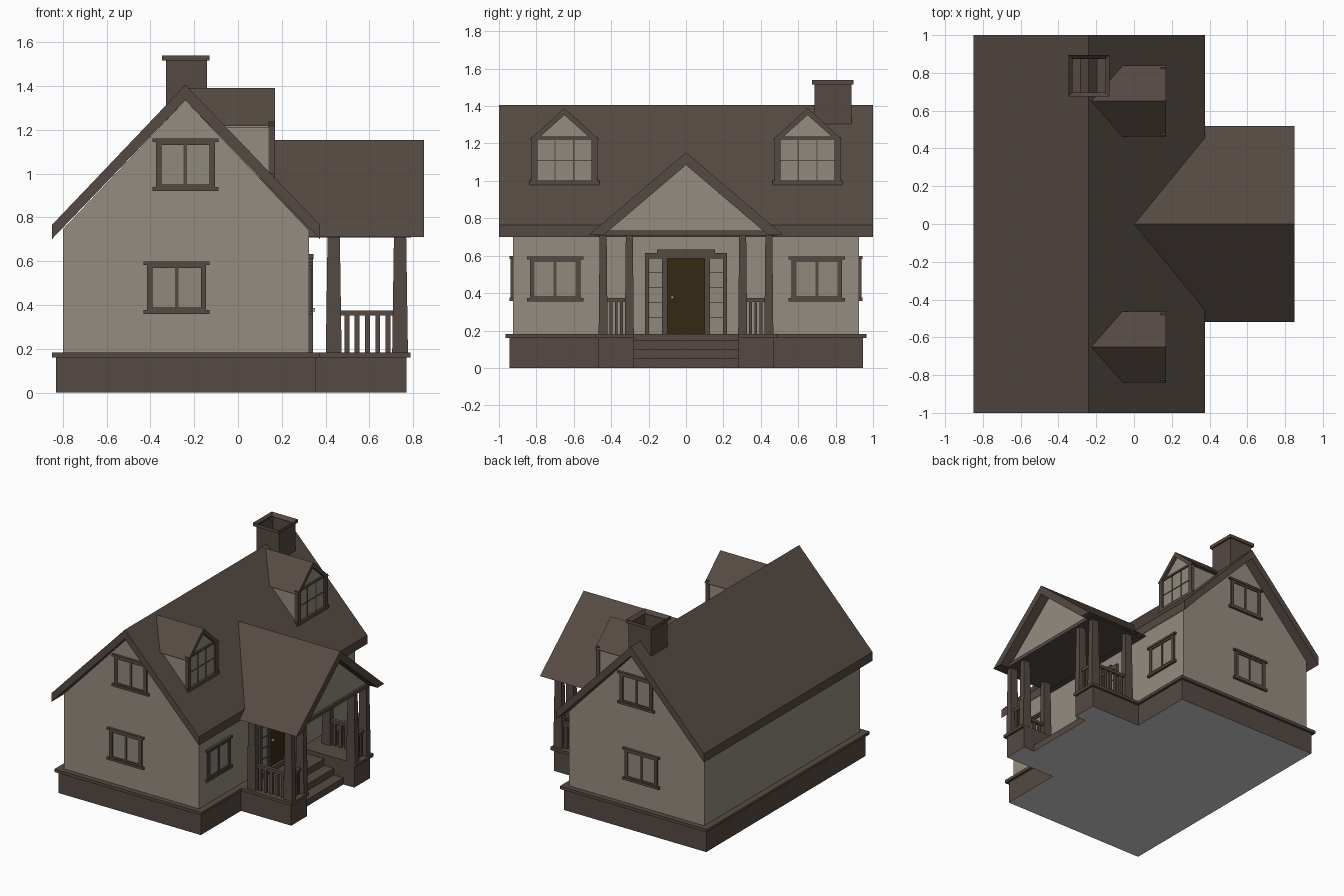
import bpy, bmesh

if "Cube" in bpy.data.objects:
    bpy.data.objects.remove(bpy.data.objects["Cube"])


def material(name, rgb):
    m = bpy.data.materials.new(name)
    m.diffuse_color = (*rgb, 1)
    m.use_nodes = True
    m.node_tree.nodes["Principled BSDF"].inputs["Base Color"].default_value = m.diffuse_color
    return m


BROWN = material("dark brown", (0.092, 0.068, 0.056))
BEIGE = material("beige wall", (0.30, 0.265, 0.215))
PANE = material("window pane", (0.275, 0.252, 0.208))
DOOR = material("door brown", (0.036, 0.022, 0.007))
GREY = material("underside grey", (0.62, 0.62, 0.62))
METAL = material("knob metal", (0.5, 0.5, 0.48))


def finish(name, bm, *mats):
    bmesh.ops.recalc_face_normals(bm, faces=bm.faces)
    me = bpy.data.meshes.new(name)
    bm.to_mesh(me)
    bm.free()
    for m in mats:
        me.materials.append(m)
    ob = bpy.data.objects.new(name, me)
    bpy.context.collection.objects.link(ob)
    return ob


def add_box(bm, b, taper=1.0):
    """b = x0, x1, y0, y1, z0, z1 in any order per axis; taper scales the top."""
    (x0, x1), (y0, y1), (z0, z1) = sorted(b[0:2]), sorted(b[2:4]), sorted(b[4:6])
    cx, cy = (x0 + x1) / 2, (y0 + y1) / 2
    rings = []
    for z, k in ((z0, 1), (z1, taper)):
        rings.append([bm.verts.new((cx + (x - cx) * k, cy + (y - cy) * k, z))
                      for x, y in ((x0, y0), (x1, y0), (x1, y1), (x0, y1))])
    lo, hi = rings
    bm.faces.new(lo[::-1])
    top = bm.faces.new(hi)
    for i in range(4):
        j = (i + 1) % 4
        bm.faces.new((lo[i], lo[j], hi[j], hi[i]))
    return top


def boxes(name, mat, items, taper=1.0):
    bm = bmesh.new()
    for b in items:
        add_box(bm, b, taper)
    return finish(name, bm, mat)


def prism(name, mat, profile, axis, a, b):
    """Extrude a (u, z) profile along x or y from a to b."""
    bm = bmesh.new()
    place = (lambda u, z, t: (t, u, z)) if axis == "x" else (lambda u, z, t: (u, t, z))
    face = bm.faces.new([bm.verts.new(place(u, z, a)) for u, z in profile])
    ext = bmesh.ops.extrude_face_region(bm, geom=[face])
    d = (b - a, 0, 0) if axis == "x" else (0, b - a, 0)
    bmesh.ops.translate(bm, vec=d,
                        verts=[v for v in ext["geom"] if isinstance(v, bmesh.types.BMVert)])
    return finish(name, bm, mat)


# Stone base with grey underside: main block, porch piers, sunken steps
bm = bmesh.new()
add_box(bm, (-0.83, 0.353, -0.945, 0.945, 0, 0.165))
for s in (-1, 1):
    add_box(bm, (0.353, 0.77, s * 0.28, s * 0.468, 0, 0.165))
for x, z in ((0.68, 0.05), (0.60, 0.10), (0.52, 0.15)):
    add_box(bm, (0.353, x, -0.28, 0.28, z - 0.05, z))
base = finish("base", bm, BROWN, GREY)
for p in base.data.polygons:
    p.material_index = int(p.normal.z < -0.9 and p.center.z < 0.01)

# Ledge capping the base
boxes("base_ledge", BROWN, [(-0.85, 0.353, -0.965, 0.965, 0.16, 0.182)]
      + [(0.325, 0.372, s * 0.28, s * 0.965, 0.16, 0.182) for s in (-1, 1)]
      + [(0.353, 0.787, s * 0.28, s * 0.487, 0.16, 0.182) for s in (-1, 1)])

# House walls and main roof
prism("walls", BEIGE, [(-0.80, 0.17), (0.325, 0.17), (0.325, 0.74),
                       (-0.24, 1.335), (-0.80, 0.745)], "y", -0.925, 0.925)
prism("main_roof", BROWN, [(-0.85, 0.70), (-0.85, 0.765), (-0.24, 1.405), (0.375, 0.765),
                           (0.375, 0.70), (-0.24, 1.335)], "y", -1, 1)

# Chimney with hollow top and cap rim
bm = bmesh.new()
for b, t in (((-0.328, -0.142, 0.687, 0.885, 1.22, 1.525), 0.012),
             ((-0.347, -0.13, 0.675, 0.895, 1.515, 1.54), 0.03)):
    top = add_box(bm, b)
    bmesh.ops.inset_individual(bm, faces=[top], thickness=t)
    floor = 1.36 if t < 0.02 else 1.516
    if t < 0.02:
        ext = bmesh.ops.extrude_face_region(bm, geom=[top])
        bmesh.ops.delete(bm, geom=[top], context="FACES_ONLY")
        for v in [v for v in ext["geom"] if isinstance(v, bmesh.types.BMVert)]:
            v.co.z = floor
    else:
        # open the cap all the way through
        low = [f for f in bm.faces if all(abs(v.co.z - 1.515) < 1e-4 for v in f.verts)]
        inner = bmesh.ops.inset_individual(bm, faces=low, thickness=t)
        bmesh.ops.bridge_loops(bm, edges=list(top.edges) + list(low[0].edges))
        bmesh.ops.delete(bm, geom=[top, low[0]], context="FACES_ONLY")
finish("chimney", bm, BROWN)

# Porch roof, gable, beam
prism("porch_roof", BROWN, [(-0.52, 0.71), (0, 1.153), (0.52, 0.71), (0.44, 0.71),
                            (0, 1.085), (-0.44, 0.71)], "x", 0, 0.85)
prism("porch_gable", BEIGE, [(-0.44, 0.715), (0.44, 0.715), (0, 1.09)], "x", 0.30, 0.775)
boxes("porch_beam", BROWN, [(0.32, 0.79, -0.49, 0.49, 0.708, 0.735)])

# Tapered porch posts
boxes("porch_posts", BROWN,
      [(x - 0.036, x + 0.036, s * y - 0.024, s * y + 0.024, 0.18, 0.712)
       for s in (-1, 1) for x, y in ((0.74, 0.443), (0.74, 0.303), (0.437, 0.443))], 0.78)

# Railings: side run along x, short front run along y
rails = []
for s in (-1, 1):
    y = s * 0.443
    rails += [(0.46, 0.72, y - 0.014, y + 0.014, 0.352, 0.374)]
    rails += [(0.728, 0.752, s * 0.32, s * 0.43, 0.352, 0.374)]
    for i in range(5):
        x = 0.497 + i * 0.047
        rails.append((x - 0.011, x + 0.011, y - 0.009, y + 0.009, 0.18, 0.355))
    for i in range(3):
        v = s * (0.345 + i * 0.028)
        rails.append((0.731, 0.749, v - 0.007, v + 0.007, 0.18, 0.355))
boxes("porch_railings", BROWN, rails)


# Two-pane windows; side is "x" (+x wall) or -1 / 1 (gable walls)
def window(name, side, u, z):
    def b(u0, u1, d, z0, z1):
        if side == "x":
            return (0.32, 0.325 + d, u + u0, u + u1, z + z0, z + z1)
        return (u + u0, u + u1, side * 0.92, side * (0.925 + d), z + z0, z + z1)
    boxes(name + "_frame", BROWN,
          [b(-0.151, 0.151, 0.018, 0.105, 0.12), b(-0.151, 0.151, 0.018, -0.12, -0.102)]
          + [b(s * 0.11, s * 0.135, 0.012, -0.105, 0.107) for s in (-1, 1)]
          + [b(-0.11, 0.11, 0.012, 0.09, 0.106), b(-0.11, 0.11, 0.012, -0.104, -0.09),
             b(-0.008, 0.008, 0.010, -0.1, 0.1)])
    boxes(name + "_panes", PANE, [b(-0.115, 0.115, 0.004, -0.1, 0.1)])


for s, tag in ((-1, "front"), (1, "back")):
    window(tag + "_lower_window", s, -0.28, 0.478)
    window(tag + "_upper_window", s, -0.24, 1.04)
    window("side_window_" + tag, "x", s * 0.70, 0.475)

# Entrance: door, knob, frame, sidelights with bars
boxes("door", DOOR, [(0.32, 0.333, -0.10, 0.10, 0.15, 0.585)])
boxes("door_knob", METAL, [(0.33, 0.352, -0.08, -0.066, 0.37, 0.385)])
frame = [(0.32, 0.345, -0.155, 0.155, 0.61, 0.632), (0.32, 0.343, -0.22, 0.22, 0.585, 0.615)]
glass = []
for s in (-1, 1):
    frame += [(0.32, 0.343, s * 0.10, s * 0.128, 0.15, 0.59),
              (0.32, 0.343, s * 0.197, s * 0.22, 0.15, 0.59)]
    frame += [(0.32, 0.334, s * 0.12, s * 0.2, z - 0.003, z + 0.003)
              for z in (0.27, 0.35, 0.43, 0.51)]
    frame.append((0.32, 0.34, s * 0.12, s * 0.2, 0.15, 0.175))
    glass.append((0.32, 0.329, s * 0.12, s * 0.2, 0.16, 0.59))
boxes("door_frame", BROWN, frame)
boxes("sidelights", PANE, glass)

# Dormers
for s, tag in ((-1, "front"), (1, "back")):
    c = s * 0.65
    prism(tag + "_dormer_walls", BEIGE,
          [(c - 0.172, 0.98), (c + 0.172, 0.98), (c + 0.172, 1.21), (c, 1.36),
           (c - 0.172, 1.21)], "x", -0.20, 0.15)
    prism(tag + "_dormer_roof", BROWN,
          [(c - 0.188, 1.218), (c, 1.39), (c + 0.188, 1.218), (c + 0.15, 1.218),
           (c, 1.352), (c - 0.15, 1.218)], "x", -0.225, 0.17)
    bars = [(0.14, 0.17, c - 0.187, c + 0.187, 0.978, 1.002),
            (0.14, 0.163, c - 0.15, c + 0.15, 1.222, 1.236),
            (0.14, 0.158, c - 0.15, c + 0.15, 1.106, 1.112)]
    bars += [(0.14, 0.168, c + t * 0.145, c + t * 0.178, 0.98, 1.235) for t in (-1, 1)]
    bars += [(0.14, 0.158, c + t * 0.05 - 0.003, c + t * 0.05 + 0.003, 1.0, 1.23)
             for t in (-1, 1)]
    boxes(tag + "_dormer_window_frame", BROWN, bars)
    boxes(tag + "_dormer_panes", PANE, [(0.145, 0.154, c - 0.147, c + 0.147, 0.99, 1.225)])
